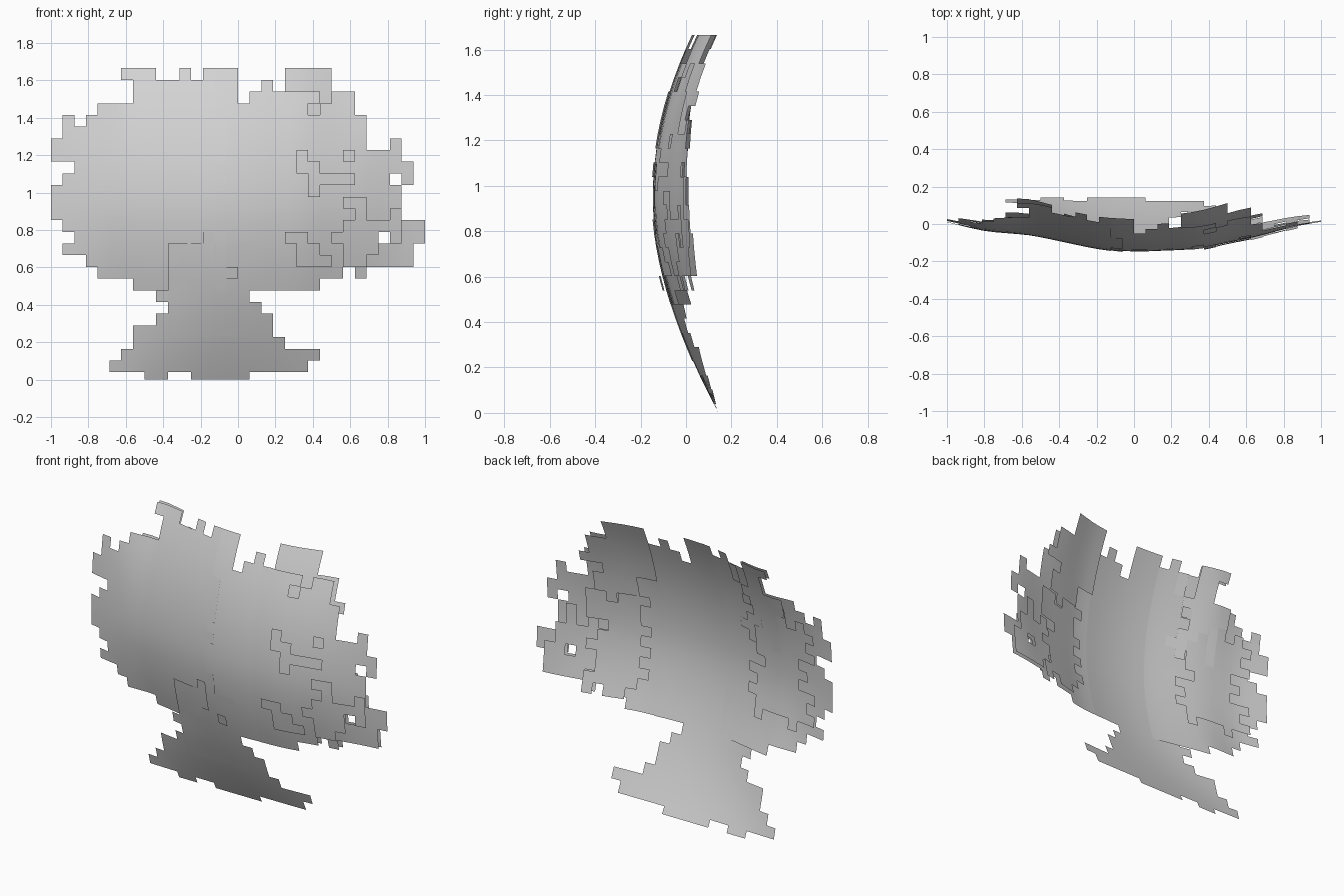
import bpy, bmesh, random
from mathutils import Vector

random.seed(4)
CELL = 1 / 16

if "Cube" in bpy.data.objects:
    bpy.data.objects.remove(bpy.data.objects["Cube"], do_unlink=True)

grey = bpy.data.materials.new("pale grey")
grey.use_nodes = True
colour = (0.65, 0.65, 0.65, 1)
grey.diffuse_color = colour
grey.node_tree.nodes["Principled BSDF"].inputs["Base Color"].default_value = colour

# Stepped outline: spans of grid columns for each row, from the ground up
OUTLINE = [
    [(-8, -6), (-4, 1)], [(-11, 6)], [(-10, 7)], [(-9, 4)], [(-9, 3)],
    [(-7, 3)], [(-6, 2)], [(-7, 1)], [(-9, 7)], [(-12, 9), (10, 11)],
    [(-13, 15)], [(-15, 15)], [(-14, 12), (13, 16)], [(-15, 16)], [(-16, 14)],
    [(-16, 14)], [(-16, 14)], [(-15, 13), (14, 15)], [(-14, 15)], [(-16, 14)],
    [(-16, 11), (13, 14)], [(-15, 11)], [(-15, -14), (-13, 11)], [(-12, 10)],
    [(-9, 0), (1, 10)], [(-9, 0), (2, 3), (4, 8)], [(-10, -7), (-5, -4), (-3, 0), (4, 8)],
]
NECK = 8
TOP = len(OUTLINE)

# Lateral bow of each side, as (distance across, depth)
LEFT_BOW = [(-1, 0.01), (-0.8, -0.04), (-0.55, -0.06), (-0.2, -0.135), (0, -0.16)]
RIGHT_BOW = [(0, -0.15), (0.35, -0.135), (0.5, -0.1), (0.65, -0.07), (0.85, -0.015), (1, 0.01)]


def height(row):
    return max(0, 0.04 + CELL * (row - 1))


def arch(z):
    """Backward lean of the sheets above and below their belly."""
    d = z - 0.94
    return 0.33 * d * d if d > 0 else 0.29 * (-d / 0.94) ** 1.75


def bow(points, x):
    """Smoothly blended lateral depth."""
    def at(v):
        for (a, p), (b, q) in zip(points, points[1:]):
            if v <= b:
                break
        return p + (q - p) * (v - a) / (b - a)
    return (at(x - 0.06) + at(x) * 2 + at(x + 0.06)) / 4


def side_depth(points, x, z):
    """Bowed side sheet, straighter towards its outer edge."""
    edge = max(0, abs(x) - 0.6) / 0.4
    return bow(points, x) + arch(z) * (1 - 0.6 * edge)


def trunk_depth(x, z):
    return -0.147 + arch(z) + 0.25 * (x - 0.03) ** 2 * min(1, z * 2)


def left_depth(x, z):
    return side_depth(LEFT_BOW, x, z)


def right_depth(x, z):
    return side_depth(RIGHT_BOW, x, z)


def sheet(name, cells, depth):
    """Thin curved sheet made from the chosen grid cells."""
    bm = bmesh.new()
    points = {}

    def point(col, row):
        if (col, row) not in points:
            x, z = col * CELL, height(row)
            points[col, row] = bm.verts.new(Vector((x, depth(x, z), z)))
        return points[col, row]

    for c, r in sorted(cells):
        bm.faces.new([point(c, r), point(c + 1, r), point(c + 1, r + 1), point(c, r + 1)])
    for face in bm.faces:
        face.smooth = True
    mesh = bpy.data.meshes.new(name)
    bm.to_mesh(mesh)
    bm.free()
    mesh.materials.append(grey)
    obj = bpy.data.objects.new(name, mesh)
    bpy.context.collection.objects.link(obj)
    return obj


outline = {(c, r) for r, spans in enumerate(OUTLINE) for a, b in spans for c in range(a, b)}


def region(first, last, bottom=NECK, top=TOP):
    return {(c, r) for c, r in outline if first <= c < last and bottom <= r < top}


def ragged(first, last, bottom, top):
    """Region whose four sides step in and out by a cell or two."""
    low = {c: bottom + random.randint(0, 1) for c in range(first, last)}
    high = {c: top - random.randint(0, 2) for c in range(first, last)}
    chosen = set()
    for r in range(bottom, top):
        a, b = first + random.randint(0, 2), last - random.randint(0, 2)
        chosen |= {(c, r) for c in range(a, b) if low[c] <= r < high[c]}
    return chosen & outline


# Trunk with its spreading foot and the middle of the canopy
sheet("trunk", region(-16, 16, 0, NECK) | region(-3, 4), trunk_depth)
sheet("neck_panel", region(-6, 1, 4, 12), lambda x, z: trunk_depth(x, z) - 0.004)

# Left canopy, with a stepped inner edge
inner = {(-2, r) for r in range(NECK, TOP) if random.random() < 0.5}
sheet("left_canopy", region(-16, -2) | (inner & outline), left_depth)

# Right canopy, its upper rim carried by the panel behind
rim = region(3, 6, 21, 25) | ragged(5, 12, 20, 26)
sheet("right_canopy", region(3, 16, NECK, 22) | rim, right_depth)
sheet("right_upper_panel", region(4, 11, 23) | ragged(4, 11, 18, 25),
      lambda x, z: right_depth(x, z) + 0.025 + 0.07 * (x - 0.3))

# Overlapping panels behind the canopy
sheet("left_rear_panel", ragged(-14, -6, 11, 23),
      lambda x, z: left_depth(x, z) + 0.02)
sheet("left_upper_panel", region(-10, -7, 22) | ragged(-11, -5, 18, 26),
      lambda x, z: left_depth(x, z) + 0.01 - 0.06 * (x + 0.4))
sheet("right_rear_panel", ragged(5, 11, 9, 20),
      lambda x, z: right_depth(x, z) + 0.02 + 0.05 * (x - 0.3))
sheet("right_outer_panel", ragged(9, 16, 9, 17),
      lambda x, z: right_depth(x, z) + 0.025)

# Small leaf patches lying just in front
sheet("right_front_patch", ragged(4, 10, 16, 20) | ragged(4, 8, 9, 13),
      lambda x, z: right_depth(x, z) - 0.01)
sheet("right_outer_patch", ragged(8, 14, 10, 16),
      lambda x, z: right_depth(x, z) - 0.012)
sheet("left_front_patch", ragged(-5, 0, 9, 13),
      lambda x, z: min(left_depth(x, z), trunk_depth(x, z)) - 0.008)
